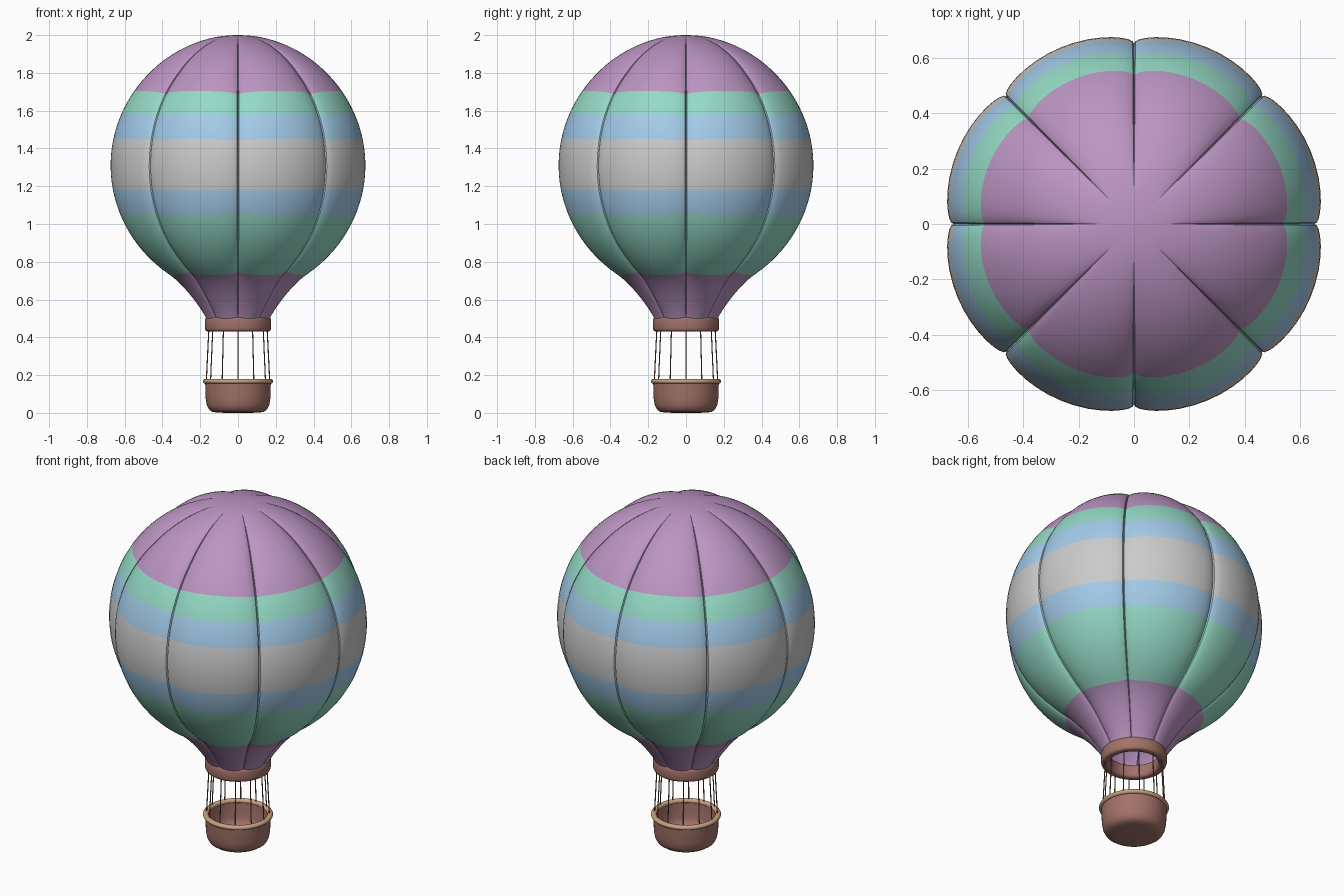
import bpy, bmesh, math
from mathutils import Vector
from mathutils.geometry import interpolate_bezier

if "Cube" in bpy.data.objects:
    bpy.data.objects.remove(bpy.data.objects["Cube"])


def material(name, rgb):
    m = bpy.data.materials.new(name)
    m.diffuse_color = (*rgb, 1)
    m.use_nodes = True
    m.node_tree.nodes["Principled BSDF"].inputs["Base Color"].default_value = m.diffuse_color
    return m


purple = material("purple_cloth", (0.50, 0.30, 0.54))
teal = material("teal_cloth", (0.30, 0.70, 0.56))
blue = material("blue_cloth", (0.37, 0.60, 0.82))
grey = material("grey_cloth", (0.62, 0.62, 0.62))
brown = material("brown_wicker", (0.36, 0.17, 0.14))
tan = material("tan_trim", (0.58, 0.36, 0.22))
rope_mat = material("rope", (0.20, 0.13, 0.10))


def finish(bm, name, mats, angle=35):
    me = bpy.data.meshes.new(name)
    bmesh.ops.recalc_face_normals(bm, faces=bm.faces)
    bm.to_mesh(me)
    bm.free()
    ob = bpy.data.objects.new(name, me)
    bpy.context.collection.objects.link(ob)
    for m in mats:
        me.materials.append(m)
    bpy.ops.object.select_all(action='DESELECT')
    bpy.context.view_layer.objects.active = ob
    ob.select_set(True)
    bpy.ops.object.shade_smooth_by_angle(angle=math.radians(angle))
    return ob


def lathe(name, profile, mat, closed=False, n=64):
    bm = bmesh.new()
    vs = [bm.verts.new((r, 0, z)) for r, z in profile]
    es = [bm.edges.new(p) for p in zip(vs, vs[1:])]
    if closed:
        es.append(bm.edges.new((vs[-1], vs[0])))
    bmesh.ops.spin(bm, geom=vs + es, cent=(0, 0, 0), axis=(0, 0, 1),
                   angle=math.tau, steps=n, use_merge=True)
    bmesh.ops.remove_doubles(bm, verts=bm.verts, dist=1e-5)
    return finish(bm, name, [mat], 45)


def rounded_section(r, z, a, b, power, n=24):
    pts = []
    for i in range(n):
        c, s = math.cos(math.tau * i / n), math.sin(math.tau * i / n)
        pts.append((r + a * math.copysign(abs(c) ** power, c),
                    z + b * math.copysign(abs(s) ** power, s)))
    return pts


# Envelope: spherical crown flowing into a neck, with eight puffed gores
R, CZ = 0.69, 1.31
edges = [2.0, 1.705, 1.585, 1.45, 1.18, 1.045, 0.73]
band_mats = [0, 1, 2, 3, 2, 1]
profile, row_mat = [(0.0, 2.0)], []
for hi, lo, m in zip(edges, edges[1:], band_mats):
    a0, a1 = (math.acos(min(1, (z - CZ) / R)) for z in (hi, lo))
    steps = max(3, round((a1 - a0) / 0.055))
    for k in range(1, steps + 1):
        a = a0 + (a1 - a0) * k / steps
        profile.append((R * math.sin(a), CZ + R * math.cos(a)))
        row_mat.append(m)
neck = interpolate_bezier(Vector((*profile[-1], 0)), Vector((0.289, 0.676, 0)),
                          Vector((0.175, 0.53, 0)), Vector((0.15, 0.45, 0)), 13)
for p in neck[1:]:
    profile.append((p.x, p.y))
    row_mat.append(0)

GORES, SUB = 8, 16
thetas = [math.tau / GORES * (g + 0.5 - 0.5 * math.cos(math.pi * k / SUB))
          for g in range(GORES) for k in range(SUB)]
bm = bmesh.new()
pole = bm.verts.new((0, 0, 2.0))
rings = []
for i in range(1, len(profile)):
    r, z = profile[i]
    q0, q1 = profile[i - 1], profile[min(i + 1, len(profile) - 1)]
    nrm = Vector((q0[1] - q1[1], q1[0] - q0[0])).normalized()
    nrm.y = -nrm.y if (z > CZ) != (nrm.y > 0) else nrm.y
    fade = min(1, max((r - 0.12) / 0.35, 0.3 if z < CZ else 0))
    ring = []
    for t in thetas:
        groove = 0.04 * fade * (1 - abs(math.sin(t * GORES / 2)) ** 0.4)
        rr = r - groove * nrm.x
        ring.append(bm.verts.new((rr * math.cos(t), rr * math.sin(t), z - groove * nrm.y)))
    rings.append(ring)
N = len(thetas)
for j in range(N):
    bm.faces.new((pole, rings[0][j], rings[0][(j + 1) % N])).material_index = row_mat[0]
for a, b, m in zip(rings, rings[1:], row_mat[1:]):
    for j in range(N):
        k = (j + 1) % N
        bm.faces.new((a[j], b[j], b[k], a[k])).material_index = m
finish(bm, "envelope", [purple, teal, blue, grey])

# Mouth ring
lathe("mouth_ring", rounded_section(0.152, 0.47, 0.024, 0.039, 0.6), brown, True)

# Basket shell and rim
lathe("basket", [(0, 0), (0.11, 0.001), (0.137, 0.006), (0.154, 0.018), (0.165, 0.04),
                 (0.171, 0.075), (0.174, 0.165), (0.160, 0.165), (0.157, 0.075),
                 (0.148, 0.04), (0.125, 0.025), (0, 0.02)], brown)
lathe("basket_rim", rounded_section(0.171, 0.167, 0.015, 0.013, 1), tan, True)

# Ropes from the basket rim to the mouth ring
bm = bmesh.new()
for i in range(12):
    t = math.tau * i / 12
    d = Vector((math.cos(t), math.sin(t), 0))
    lo, hi = d * 0.168 + Vector((0, 0, 0.165)), d * 0.154 + Vector((0, 0, 0.45))
    rot = (hi - lo).to_track_quat('Z', 'Y').to_matrix().to_4x4()
    rot.translation = (lo + hi) / 2
    bmesh.ops.create_cone(bm, cap_ends=True, segments=8, radius1=0.003, radius2=0.003,
                          depth=(hi - lo).length, matrix=rot)
finish(bm, "ropes", [rope_mat], 50)
